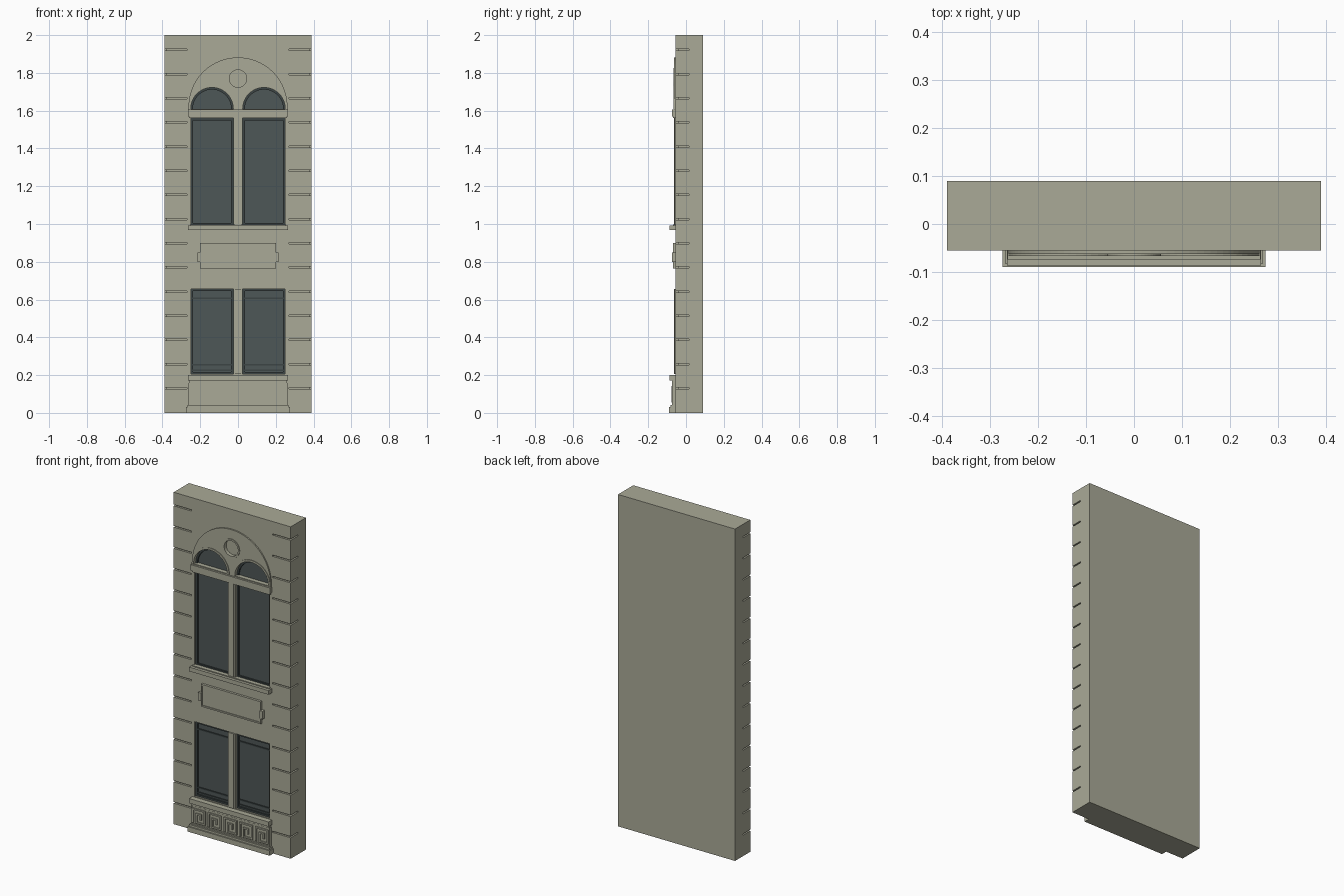
import bpy, bmesh, math
from mathutils import Vector

old = bpy.data.objects.get("Cube")
if old:
    bpy.data.objects.remove(old)


def material(name, rgb):
    m = bpy.data.materials.new(name)
    m.use_nodes = True
    m.diffuse_color = (*rgb, 1)
    node = next(n for n in m.node_tree.nodes if n.type == 'BSDF_PRINCIPLED')
    node.inputs["Base Color"].default_value = (*rgb, 1)
    return m


STONE = material("warm grey stone", (0.40, 0.40, 0.31))
GLASS = material("dark slate glass", (0.076, 0.095, 0.095))
FRAME = material("darker window frame", (0.045, 0.058, 0.058))

FRONT = -0.055      # wall face
RECESS = -0.033     # back of the window openings


# A piece is a 2D outline pushed along one axis: (points, axis, low, high)
def rect(a0, a1, b0, b1):
    return [(a0, b0), (a1, b0), (a1, b1), (a0, b1)]


def box(x0, x1, y0, y1, z0, z1):
    return (rect(x0, x1, z0, z1), 'y', y0, y1)


def arc(cx, cz, r, a0=0, a1=180, n=24):
    steps = [math.radians(a0 + (a1 - a0) * i / n) for i in range(n + 1)]
    return [(cx + r * math.cos(t), cz + r * math.sin(t)) for t in steps]


def half_ring(cx, cz, r_in, r_out, y0, y1, start=0):
    outline = arc(cx, cz, r_out, start, start + 180)
    outline += arc(cx, cz, r_in, start + 180, start)
    return (outline, 'y', y0, y1)


def border(x0, x1, z0, z1, w, y0, y1):
    return [box(x0, x1, y0, y1, z0, z0 + w), box(x0, x1, y0, y1, z1 - w, z1),
            box(x0, x0 + w, y0, y1, z0 + w, z1 - w),
            box(x1 - w, x1, y0, y1, z0 + w, z1 - w)]


def part(name, mat, pieces):
    bm = bmesh.new()
    for pts, axis, lo, hi in pieces:
        def place(p, d):
            a, b = p
            return Vector({'x': (d, a, b), 'y': (a, d, b), 'z': (a, b, d)}[axis])
        v0 = [bm.verts.new(place(p, lo)) for p in pts]
        v1 = [bm.verts.new(place(p, hi)) for p in pts]
        bm.faces.new(v0)
        bm.faces.new(v1[::-1])
        for i in range(len(pts)):
            j = (i + 1) % len(pts)
            bm.faces.new((v0[j], v0[i], v1[i], v1[j]))
    bmesh.ops.recalc_face_normals(bm, faces=bm.faces)
    me = bpy.data.meshes.new(name)
    bm.to_mesh(me)
    bm.free()
    ob = bpy.data.objects.new(name, me)
    bpy.context.collection.objects.link(ob)
    me.materials.append(mat)
    return ob


def cut(ob, cutter):
    mod = ob.modifiers.new("openings", 'BOOLEAN')
    mod.operation = 'DIFFERENCE'
    mod.solver = 'EXACT'
    mod.object = cutter
    bpy.context.view_layer.objects.active = ob
    bpy.ops.object.modifier_apply(modifier=mod.name)


# Wall and the plate of the big arch
wall = part("wall", STONE, [box(-0.39, 0.39, FRONT, 0.09, 0, 2)])
tympanum = part("arch_plate", STONE,
                [(arc(0, 1.62, 0.262, n=48) + [(-0.262, 1.59), (0.262, 1.59)],
                  'y', -0.063, FRONT + 0.002)])

# Openings, roundel recess and corner joints
IN, OUT, MID, R = 0.025, 0.25, 0.1375, 0.1125
SPRING = 1.61
ROWS = [("lower", 0.205, 0.655), ("upper", 0.995, 1.56)]
holes = [(arc(0, 1.77, 0.046, 0, 352.5, 47), 'y', -0.1, -0.046)]
for s in (-1, 1):
    for _, z0, z1 in ROWS:
        x0, x1 = sorted((s * IN, s * OUT))
        holes.append(box(x0, x1, -0.1, RECESS, z0, z1))
    holes.append((arc(s * MID, SPRING, R), 'y', -0.1, RECESS))
    joint = [(0.27, -0.1), (0.42, -0.1), (0.42, 0.015), (0.378, 0.015),
             (0.378, -0.043), (0.27, -0.043)]
    for i in range(15):
        z = 0.13 + i * 0.128
        holes.append(([(s * x, y) for x, y in joint], 'z', z - 0.004, z + 0.004))
cutter = part("opening_cutter", STONE, holes)
cutter.hide_render = True
cut(wall, cutter)
cut(tympanum, cutter)
bpy.data.objects.remove(cutter)

# Glass and window frames
for s, side in ((-1, "right"), (1, "left")):
    x0, x1 = sorted((s * IN, s * OUT))
    for row, z0, z1 in ROWS:
        part(f"{row}_glass_{side}", GLASS, [box(x0, x1, -0.037, -0.03, z0, z1)])
        bars = border(x0, x1, z0, z1, 0.011, -0.046, -0.03)
        if row == "lower":
            bars += [box(x0, x1, -0.042, -0.03, z, z + 0.008)
                     for z in (0.222, 0.252, 0.604)]
        part(f"{row}_frame_{side}", FRAME, bars)
    part(f"arch_glass_{side}", GLASS,
         [(arc(s * MID, SPRING, R), 'y', -0.037, -0.03)])
    part(f"arch_frame_{side}", FRAME,
         [half_ring(s * MID, SPRING, R - 0.011, R, -0.046, -0.03)])
    part(f"arch_moulding_{side}", STONE,
         [half_ring(s * MID, SPRING, R, R + 0.012, -0.067, FRONT)])

# Roundel ring
part("roundel_ring", STONE,
     [half_ring(0, 1.77, 0.046, 0.056, -0.067, -0.05, a) for a in (0, 180)])

# Mullions between the windows
for row, z0, z1 in ROWS:
    part(f"{row}_mullion", STONE, [box(-IN, IN, -0.061, -0.03, z0, z1),
                                   box(-0.016, 0.016, -0.064, -0.03, z0, z1)])

# Transom and sills
part("transom", STONE, [box(-0.26, 0.26, -0.068, -0.03, 1.56, 1.605),
                        box(-0.264, 0.264, -0.074, -0.03, 1.57, 1.605)])
part("upper_sill", STONE, [box(-0.265, 0.265, -0.087, -0.03, 0.967, 0.992),
                           box(-0.255, 0.255, -0.07, -0.03, 0.992, 0.998)])
part("lower_sill", STONE, [box(-0.265, 0.265, -0.087, -0.03, 0.172, 0.2),
                           box(-0.26, 0.26, -0.074, -0.05, 0.158, 0.172)])

# Raised tablet with side ears
part("tablet", STONE,
     [box(-0.2, 0.2, -0.064, FRONT + 0.002, 0.765, 0.9)]
     + border(-0.2, 0.2, 0.765, 0.9, 0.009, -0.069, -0.06))
for s, side in ((-1, "right"), (1, "left")):
    x0, x1 = sorted((s * 0.194, s * 0.215))
    part(f"tablet_ear_{side}", STONE, [box(x0, x1, -0.074, -0.05, 0.8, 0.848)])

# Plinth with a stepped top, and the panel above it
part("plinth", STONE, [
    box(-0.274, 0.274, -0.09, -0.05, 0, 0.03),
    box(-0.268, 0.268, -0.083, -0.05, 0.03, 0.042),
    box(-0.262, 0.262, -0.069, -0.05, 0.042, 0.158)])

# Square spiral ornament
W, SIZE = 0.009, 0.078
path = [(0, 0), (0, 1), (1, 1), (1, 0), (.3, 0), (.3, .66), (.66, .66), (.66, .33)]
keys = []
for k in range(-2, 3):
    left, low = k * 0.105 - SIZE / 2, 0.06
    for (ax, az), (bx, bz) in zip(path, path[1:]):
        xs, zs = sorted((ax, bx)), sorted((az, bz))
        keys.append(box(left + xs[0] * SIZE - W / 2, left + xs[1] * SIZE + W / 2,
                        -0.076, -0.065,
                        low + zs[0] * SIZE - W / 2, low + zs[1] * SIZE + W / 2))
part("key_ornament", STONE, keys)
part("ornament_border", STONE, border(-0.262, 0.262, 0.042, 0.158, 0.007, -0.075, -0.065))
